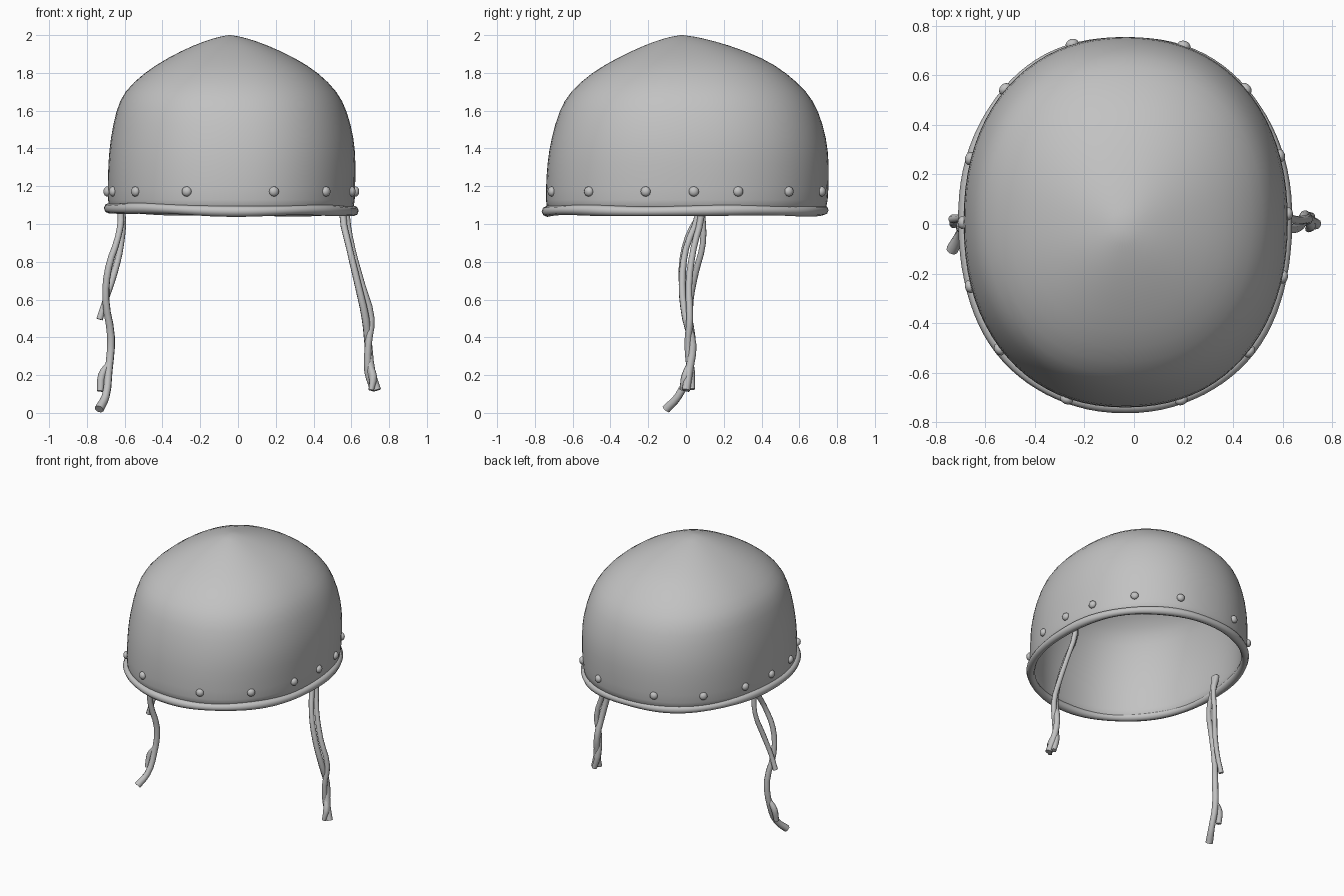
import bpy, bmesh, math
from mathutils import Vector

if "Cube" in bpy.data.objects:
    bpy.data.objects.remove(bpy.data.objects["Cube"])

grey = bpy.data.materials.new("worn steel grey")
grey.diffuse_color = (0.54, 0.54, 0.54, 1)
grey.use_nodes = True
grey.node_tree.nodes["Principled BSDF"].inputs["Base Color"].default_value = grey.diffuse_color


def finish(obj, angle=60):
    """Material and smooth shading for a finished mesh."""
    obj.data.materials.clear()
    obj.data.materials.append(grey)
    bpy.ops.object.select_all(action='DESELECT')
    obj.select_set(True)
    bpy.context.view_layer.objects.active = obj
    bpy.ops.object.shade_smooth_by_angle(angle=math.radians(angle))


def mesh_object(name, bm):
    mesh = bpy.data.meshes.new(name)
    bm.to_mesh(mesh)
    bm.free()
    obj = bpy.data.objects.new(name, mesh)
    bpy.context.collection.objects.link(obj)
    return obj


def oval(a, x0, x1, y0, y1, n=2.2):
    """Point on a slightly squared oval that fills the given extents."""
    c, s = math.cos(a), math.sin(a)
    u = math.copysign(abs(c) ** (2 / n), c)
    v = math.copysign(abs(s) ** (2 / n), s)
    return ((x0 + x1) / 2 + u * (x1 - x0) / 2, (y0 + y1) / 2 + v * (y1 - y0) / 2)


def tube(name, points, radius, cyclic=False, res=3):
    """Round cord through points (x, y, z, thickness factor)."""
    cu = bpy.data.curves.new(name, 'CURVE')
    cu.dimensions = '3D'
    cu.bevel_depth = radius
    cu.bevel_resolution = 2
    cu.resolution_u = res
    cu.use_fill_caps = not cyclic
    sp = cu.splines.new('BEZIER')
    sp.bezier_points.add(len(points) - 1)
    for bp, (x, y, z, r) in zip(sp.bezier_points, points):
        bp.co = (x, y, z)
        bp.radius = r
        bp.handle_left_type = bp.handle_right_type = 'AUTO'
    sp.use_cyclic_u = cyclic
    obj = bpy.data.objects.new(name, cu)
    bpy.context.collection.objects.link(obj)
    bpy.ops.object.select_all(action='DESELECT')
    obj.select_set(True)
    bpy.context.view_layer.objects.active = obj
    bpy.ops.object.convert(target='MESH')
    finish(bpy.context.object)


# Helmet dome: stacked ovals (z, left, right, front, back) closed at the crown
levels = [
    (1.07, -0.69, 0.62, -0.745, 0.75),
    (1.18, -0.692, 0.622, -0.745, 0.757),
    (1.32, -0.69, 0.626, -0.738, 0.76),
    (1.45, -0.678, 0.618, -0.717, 0.748),
    (1.60, -0.648, 0.580, -0.675, 0.705),
    (1.70, -0.608, 0.530, -0.618, 0.645),
    (1.80, -0.500, 0.430, -0.505, 0.535),
    (1.88, -0.375, 0.305, -0.365, 0.410),
    (1.95, -0.230, 0.150, -0.215, 0.220),
    (1.985, -0.125, 0.045, -0.11, 0.085),
]
SEG = 40
bm = bmesh.new()
rings = []
for z, *ext in levels:
    rings.append([bm.verts.new((*oval(2 * math.pi * i / SEG, *ext), z)) for i in range(SEG)])
crown = bm.verts.new((-0.045, -0.025, 2.003))
for lo, hi in zip(rings, rings[1:]):
    for i in range(SEG):
        j = (i + 1) % SEG
        bm.faces.new((lo[i], lo[j], hi[j], hi[i]))
for i in range(SEG):
    bm.faces.new((rings[-1][i], rings[-1][(i + 1) % SEG], crown))
dome = mesh_object("helmet_dome", bm)
wall = dome.modifiers.new("wall", 'SOLIDIFY')
wall.thickness = 0.035
wall.offset = -1
sub = dome.modifiers.new("round", 'SUBSURF')
sub.levels = sub.render_levels = 1
finish(dome)

# Rolled rim, a little wavy, higher on the left side
rim = []
for i in range(48):
    a = 2 * math.pi * i / 48
    x, y = oval(a, -0.683, 0.612, -0.735, 0.73)
    z = 1.076 - 0.007 * math.cos(a) - 0.006 * math.cos(2 * a + math.pi) * math.sin(a) ** 2 \
        + 0.003 * math.sin(5 * a)
    rim.append((x, y, z, 1 + 0.08 * math.sin(7 * a)))
tube("rolled_rim", rim, 0.027, cyclic=True, res=2)

# Rivets: flattened balls set around the band above the rim
rivet_spots = [(0.19, -0.72), (-0.27, -0.70), (-0.54, -0.51), (0.48, -0.52), (0.60, -0.22),
               (0.62, 0.04), (0.60, 0.28), (0.46, 0.55), (0.20, 0.72), (-0.25, 0.71),
               (-0.52, 0.54), (-0.67, 0.27), (-0.69, 0.0), (-0.66, -0.25)]
bm = bmesh.new()
for px, py in rivet_spots:
    band = [Vector(oval(math.radians(d), *levels[1][1:])) for d in range(360)]
    k = min(range(360), key=lambda d: (band[d] - Vector((px, py))).length)
    p = band[k]
    t = band[(k + 2) % 360] - band[k - 2]
    out = Vector((t.y, -t.x, 0)).normalized()
    ball = bmesh.ops.create_uvsphere(bm, u_segments=12, v_segments=8, radius=0.027)
    turn = out.to_track_quat('Z', 'Y')
    for v in ball['verts']:
        v.co.z *= 0.75
        v.co = turn @ v.co + Vector((p.x, p.y, 1.172))
finish(mesh_object("rivets", bm))

# Left chin strap: long cord, short cord and a frayed end
tube("left_strap_long", [
    (-0.645, 0.06, 1.17, 1.3), (-0.62, 0.07, 1.06, 1), (-0.635, 0.01, 0.93, 0.9),
    (-0.685, -0.02, 0.77, 1), (-0.70, -0.01, 0.60, 1), (-0.672, 0.03, 0.40, 1.1),
    (-0.685, 0.015, 0.22, 1.1), (-0.70, -0.04, 0.09, 1.1), (-0.735, -0.105, 0.02, 1.3)], 0.019)
tube("left_strap_short", [
    (-0.645, 0.075, 1.17, 1.2), (-0.612, 0.085, 1.05, 1), (-0.618, 0.09, 0.90, 0.9),
    (-0.655, 0.05, 0.74, 1), (-0.70, 0.025, 0.60, 0.9), (-0.733, 0.02, 0.495, 1)], 0.018)
tube("left_strap_fray", [
    (-0.685, 0.02, 0.26, 0.8), (-0.72, 0.015, 0.20, 1.2), (-0.728, 0.0, 0.115, 1)], 0.018)

# Right chin strap: two cords that twist together, then fray
tube("right_strap_front", [
    (0.57, 0.06, 1.17, 1.3), (0.555, 0.065, 1.05, 1), (0.59, 0.0, 0.87, 0.9),
    (0.635, -0.02, 0.68, 1), (0.675, 0.0, 0.50, 1.1), (0.69, 0.035, 0.36, 1.1),
    (0.705, 0.015, 0.22, 1.2), (0.735, 0.0, 0.12, 1.2)], 0.019)
tube("right_strap_back", [
    (0.575, 0.075, 1.17, 1.2), (0.575, 0.08, 1.04, 1), (0.605, 0.04, 0.87, 0.9),
    (0.655, 0.015, 0.68, 1), (0.705, 0.02, 0.50, 1), (0.69, 0.01, 0.36, 1),
    (0.69, 0.025, 0.22, 1.2), (0.715, 0.03, 0.125, 1)], 0.018)
tube("right_strap_fray", [
    (0.695, 0.02, 0.26, 0.9), (0.715, -0.005, 0.19, 1.2), (0.705, -0.02, 0.12, 0.8)], 0.018)
